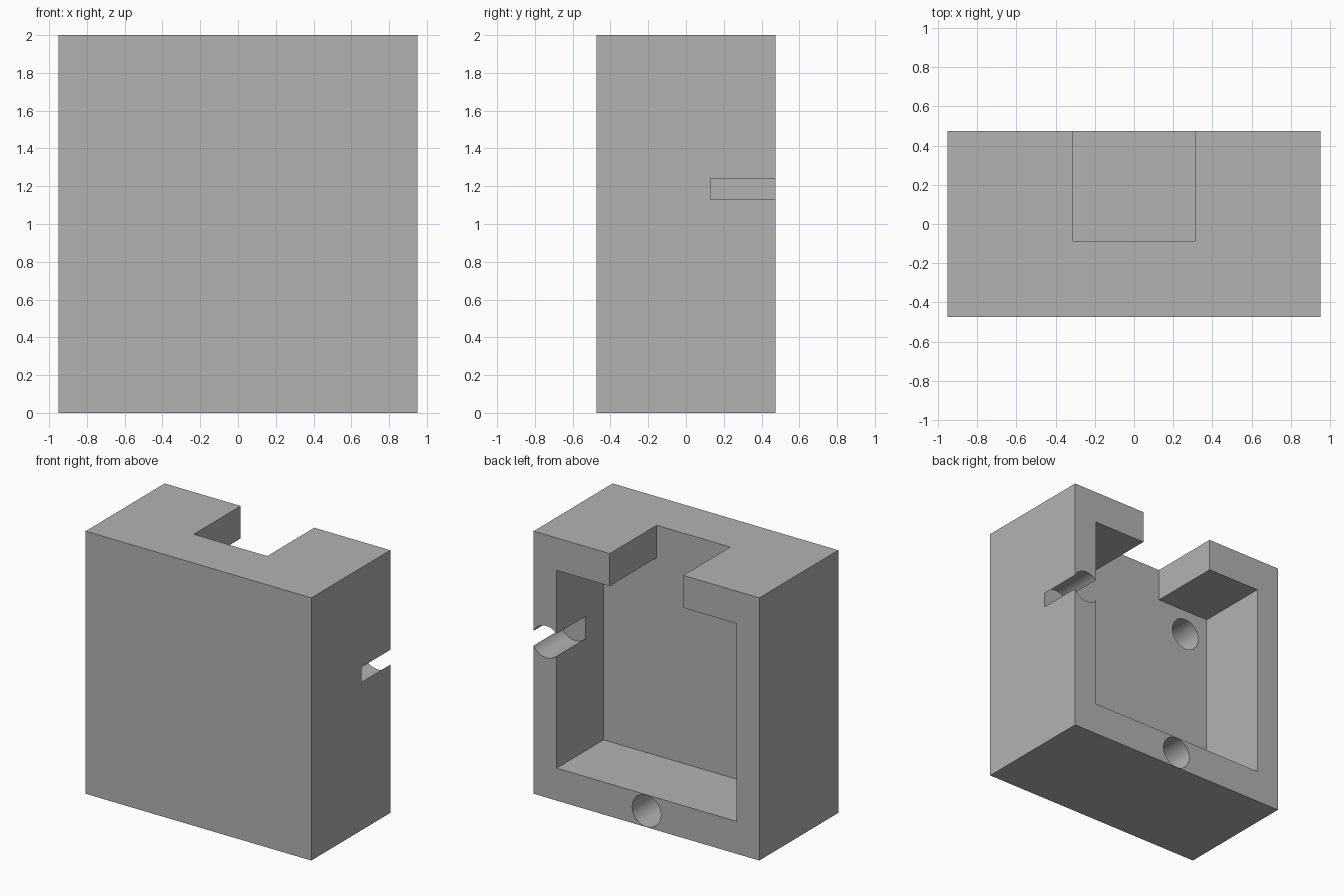
import bpy
import math
from mathutils import Vector

cube = bpy.data.objects.get("Cube")
if cube:
    bpy.data.objects.remove(cube, do_unlink=True)

WIDTH, DEPTH, HEIGHT = 1.90, 0.95, 2.0
BACK = DEPTH / 2          # open side of the housing
FLOOR = -0.09             # depth reached by the pocket
HOLE_RADIUS, HOLE_DEPTH = 0.121, 0.345
OVERSHOOT = 0.1           # cutters stick out past the surfaces they open

grey = bpy.data.materials.new("plain grey")
grey.use_nodes = True
grey.diffuse_color = (0.45, 0.45, 0.45, 1)
grey.node_tree.nodes["Principled BSDF"].inputs["Base Color"].default_value = (0.45, 0.45, 0.45, 1)


def box(name, low, high):
    low, high = Vector(low), Vector(high)
    bpy.ops.mesh.primitive_cube_add(size=1, location=(low + high) / 2)
    obj = bpy.context.object
    obj.name = name
    obj.scale = high - low
    bpy.ops.object.transform_apply(location=False, rotation=False, scale=True)
    obj.data.materials.append(grey)
    return obj


def blind_hole(name, x, z, mouth, extra=OVERSHOOT):
    """Cylinder cutter along y, sunk from the mouth towards the front."""
    length = HOLE_DEPTH + extra
    bpy.ops.mesh.primitive_cylinder_add(
        vertices=64, radius=HOLE_RADIUS, depth=length,
        location=(x, mouth + extra - length / 2, z),
        rotation=(math.pi / 2, 0, 0))
    obj = bpy.context.object
    obj.name = name
    obj.data.materials.append(grey)
    return obj


# Solid block
housing = box("housing", (-WIDTH / 2, -BACK, 0), (WIDTH / 2, BACK, HEIGHT))

# Pocket, top notch and round holes
cutters = [
    box("pocket_cutter", (-0.757, FLOOR, 0.247), (0.757, BACK + OVERSHOOT, 1.753)),
    box("notch_cutter", (-0.31, FLOOR, 1.5), (0.31, BACK + OVERSHOOT, HEIGHT + OVERSHOOT)),
    blind_hole("side_hole_cutter", 0.843, 1.185, BACK),
    blind_hole("bottom_hole_cutter", 0, 0.123, BACK),
    blind_hole("floor_hole_cutter", -0.557, 1.56, FLOOR),
]

for cutter in cutters:
    cut = housing.modifiers.new(cutter.name, "BOOLEAN")
    cut.operation = "DIFFERENCE"
    cut.solver = "EXACT"
    cut.object = cutter
    bpy.ops.object.select_all(action="DESELECT")
    bpy.context.view_layer.objects.active = housing
    housing.select_set(True)
    bpy.ops.object.modifier_apply(modifier=cut.name)
    bpy.data.objects.remove(cutter, do_unlink=True)

# Smooth bores, sharp block edges
bpy.ops.object.shade_smooth_by_angle(angle=math.radians(30))
